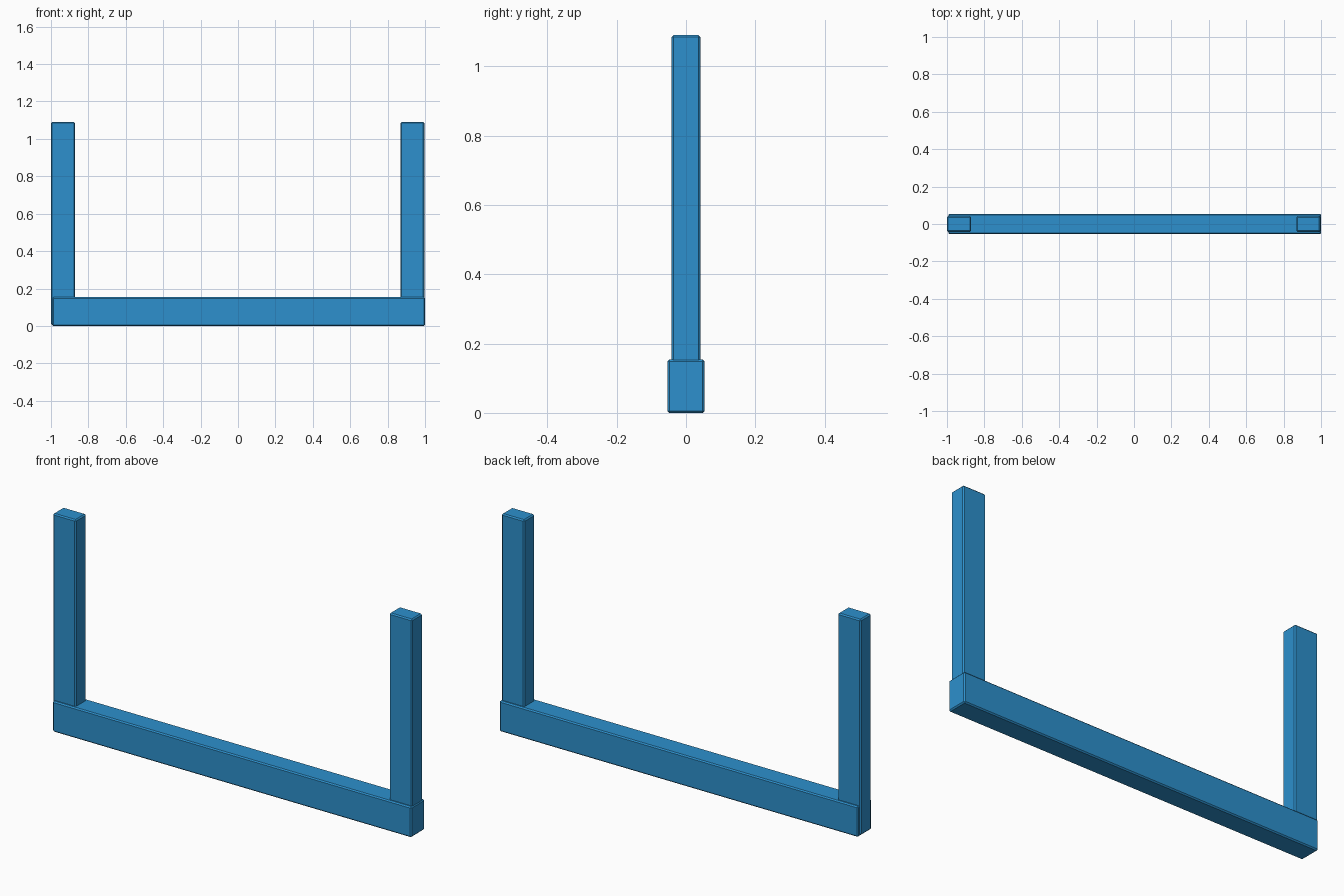
import bpy, bmesh

if "Cube" in bpy.data.objects:
    bpy.data.objects.remove(bpy.data.objects["Cube"])

# Single flat colour
blue = bpy.data.materials.new("blue paint")
blue.diffuse_color = (0.026, 0.28, 0.61, 1.0)
blue.use_nodes = True
blue.node_tree.nodes["Principled BSDF"].inputs["Base Color"].default_value = blue.diffuse_color


def chamfered_box(name, lo, hi, chamfer):
    """Box between two corners with a small flat chamfer on every edge."""
    bm = bmesh.new()
    bmesh.ops.create_cube(bm, size=1.0)
    for v in bm.verts:
        v.co = [a + (c + 0.5) * (b - a) for a, b, c in zip(lo, hi, v.co)]
    bmesh.ops.bevel(bm, geom=bm.edges[:], offset=chamfer, segments=1,
                    affect='EDGES', profile=0.5)
    mesh = bpy.data.meshes.new(name)
    bm.to_mesh(mesh)
    bm.free()
    mesh.materials.append(blue)
    obj = bpy.data.objects.new(name, mesh)
    bpy.context.collection.objects.link(obj)
    return obj


# Long base beam
chamfered_box("base_beam", (-0.993, -0.054, 0.0), (1.0, 0.054, 0.154), 0.006)

# Upright posts, running down into the beam ends
for name, x0, x1 in (("left_post", -1.0, -0.872), ("right_post", 0.869, 0.996)):
    chamfered_box(name, (x0, -0.042, 0.006), (x1, 0.042, 1.09), 0.006)
